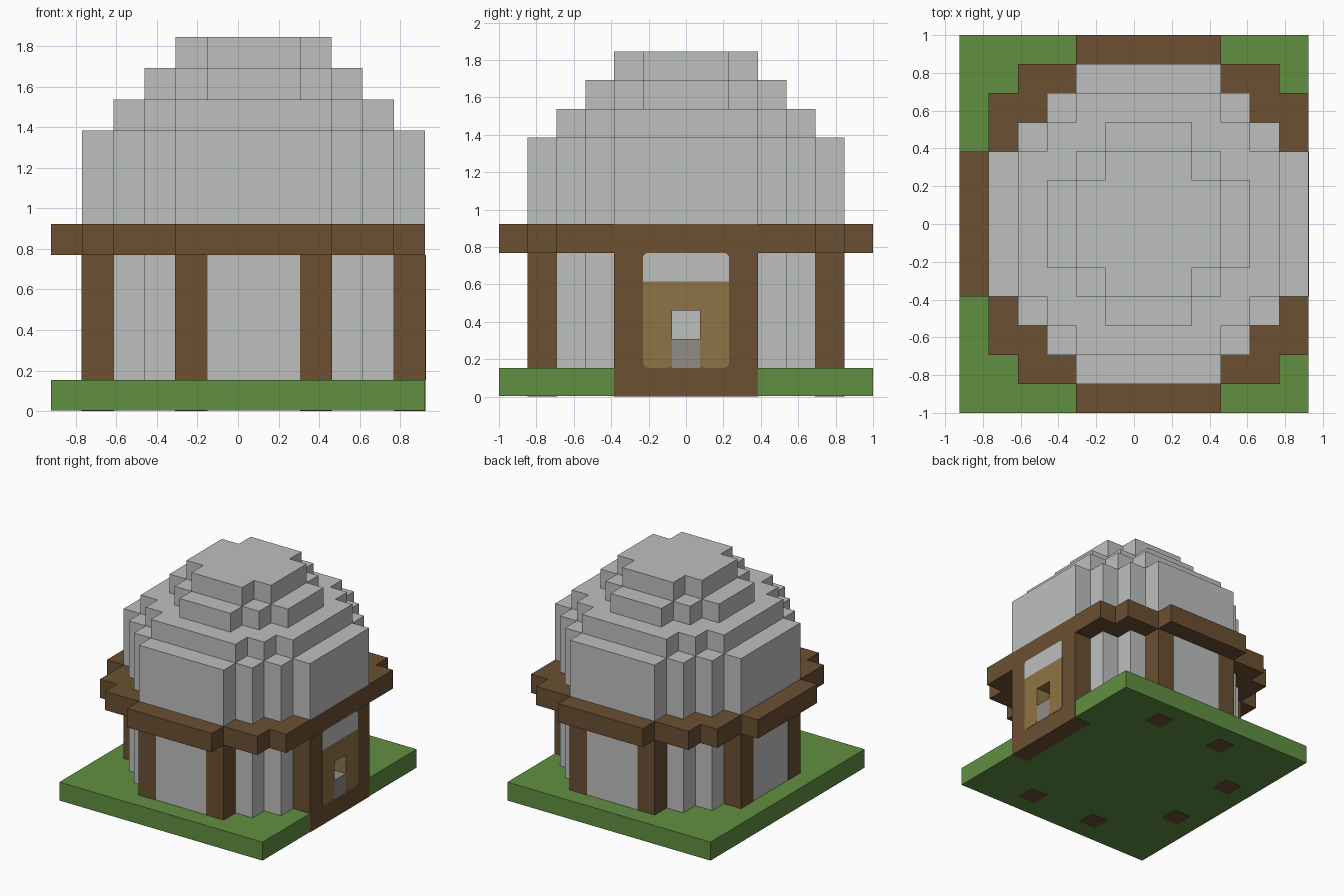
import bpy
import bmesh
from mathutils import Vector

cube = bpy.data.objects.get("Cube")
if cube:
    bpy.data.objects.remove(cube, do_unlink=True)

UNIT = 2 / 13                    # one building block
CENTRE = Vector((0.5, 0, 0))     # dome axis, in blocks
E = 0.015                        # slight relief for flush parts


def material(name, *rgb):
    linear = [((c / 255 + 0.055) / 1.055) ** 2.4 for c in rgb]
    mat = bpy.data.materials.new(name)
    mat.use_nodes = True
    mat.diffuse_color = (*linear, 1)
    mat.node_tree.nodes["Principled BSDF"].inputs["Base Color"].default_value = (*linear, 1)
    return mat


GREY = material("pale_stone", 190, 192, 191)
DARK = material("dark_stone", 145, 141, 137)
BROWN = material("brown_timber", 107, 80, 50)
TAN = material("tan_wood", 143, 116, 70)
GREEN = material("grass_green", 97, 144, 66)


def finish(name, bm, mat):
    for v in bm.verts:
        v.co = (v.co + CENTRE) * UNIT
    bmesh.ops.recalc_face_normals(bm, faces=bm.faces)
    mesh = bpy.data.meshes.new(name)
    bm.to_mesh(mesh)
    bm.free()
    mesh.materials.append(mat)
    obj = bpy.data.objects.new(name, mesh)
    bpy.context.collection.objects.link(obj)
    return obj


def extrude_outline(name, points, z0, z1, mat):
    bm = bmesh.new()
    face = bm.faces.new([bm.verts.new((x, y, z0)) for x, y in points])
    new = bmesh.ops.extrude_face_region(bm, geom=[face])["geom"]
    top = [g for g in new if isinstance(g, bmesh.types.BMVert)]
    bmesh.ops.translate(bm, verts=top, vec=(0, 0, z1 - z0))
    return finish(name, bm, mat)


def box(name, lo, hi, mat, round_z=None):
    """Block between two corners; round_z rounds its edges along x at that height."""
    bm = bmesh.new()
    lo, hi = Vector(lo), Vector(hi)
    bmesh.ops.create_cube(bm, size=1)
    for v in bm.verts:
        v.co = (lo + hi) / 2 + v.co * (hi - lo)
    if round_z is not None:
        edges = [e for e in bm.edges
                 if abs(e.verts[0].co.x - e.verts[1].co.x) > 0.1
                 and abs(e.verts[0].co.z - round_z) < 0.01]
        bmesh.ops.bevel(bm, geom=edges, offset=0.2, segments=4, profile=0.5, affect='EDGES')
    return finish(name, bm, mat)


def stepped_disc(name, steps, z0, z1, mat, max_x=5.5):
    """Blocky disc from the (half x, half y) corners of one quarter."""
    quarter = []
    for i, (x, y) in enumerate(steps):
        quarter.append((x, y))
        if i + 1 < len(steps):
            quarter.append((x, steps[i + 1][1]))
    half = quarter + [(x, -y) for x, y in reversed(quarter)]
    outline = half + [(-x, y) for x, y in reversed(half)]
    clipped = []
    for x, y in outline:
        p = (min(x, max_x), y)
        if p not in clipped:
            clipped.append(p)
    return extrude_outline(name, clipped, z0, z1, mat)


def round_steps(radius, first):
    """Diagonal staircase from (first, radius) to (radius, first)."""
    count = int(radius - first) + 1
    return [(first + i, radius - i) for i in range(count)]


# Ground slab
box("grass_base", (-6.5, -6.5, E), (5.5, 6.5, 1), GREEN)

# Round wall, kept one block back behind the door
stepped_disc("wall", round_steps(5.5, 2.5), 1, 5, GREY, max_x=4.5)

# Overhanging eave, cut off flush on the door side
stepped_disc("eave", [(2.5, 6.5), (4.5, 5.5), (5.5, 4.5), (6.5, 2.5)], 5, 6, BROWN)

# Stepped dome
tiers = [(5.5, 2.5, 6, 9), (4.5, 2.5, 9, 10), (3.5, 1.5, 10, 11), (2.5, 1.5, 11, 12)]
for n, (radius, first, z0, z1) in enumerate(tiers):
    stepped_disc(f"dome_tier_{n + 1}", round_steps(radius, first), z0, z1, GREY)

# Timber posts running through the base
posts = [(x, y) for x in (-2, 2) for y in (-5, 5)] + [(-5, -2), (-5, 2)]
r = 0.5 + E
for n, (x, y) in enumerate(posts):
    box(f"post_{n + 1}", (x - r, y - r, 0), (x + r, y + r, 5), BROWN)

# Door frame: sill, two uprights and head around the window opening
front = 5.5 + E
box("door_sill", (4.5, -2.5, 0), (front, 2.5, 1), BROWN)
for side, s in (("right", -1), ("left", 1)):
    y0, y1 = sorted((s * 0.5, s * 2.5))
    box(f"door_upright_{side}", (4.5, y0, 1), (front, y1, 5), BROWN)
    # Tan door leaf with rounded feet
    y0, y1 = sorted((s * (0.5 - E), s * 1.5))
    box(f"door_panel_{side}", (4.5, y0, 1), (front + E, y1, 4), TAN, round_z=1)
box("door_head", (4.5, -0.5, 3 + E), (front, 0.5, 5), BROWN)
box("door_top_panel", (4.5, -0.5, 3), (front + E, 0.5, 4), TAN)
box("door_transom", (4.6, -1.5, 4), (front + E, 1.5, 5), GREY, round_z=5)
box("door_lower_panel", (4.5, -0.5, 1), (front + E, 0.5, 2), DARK)
